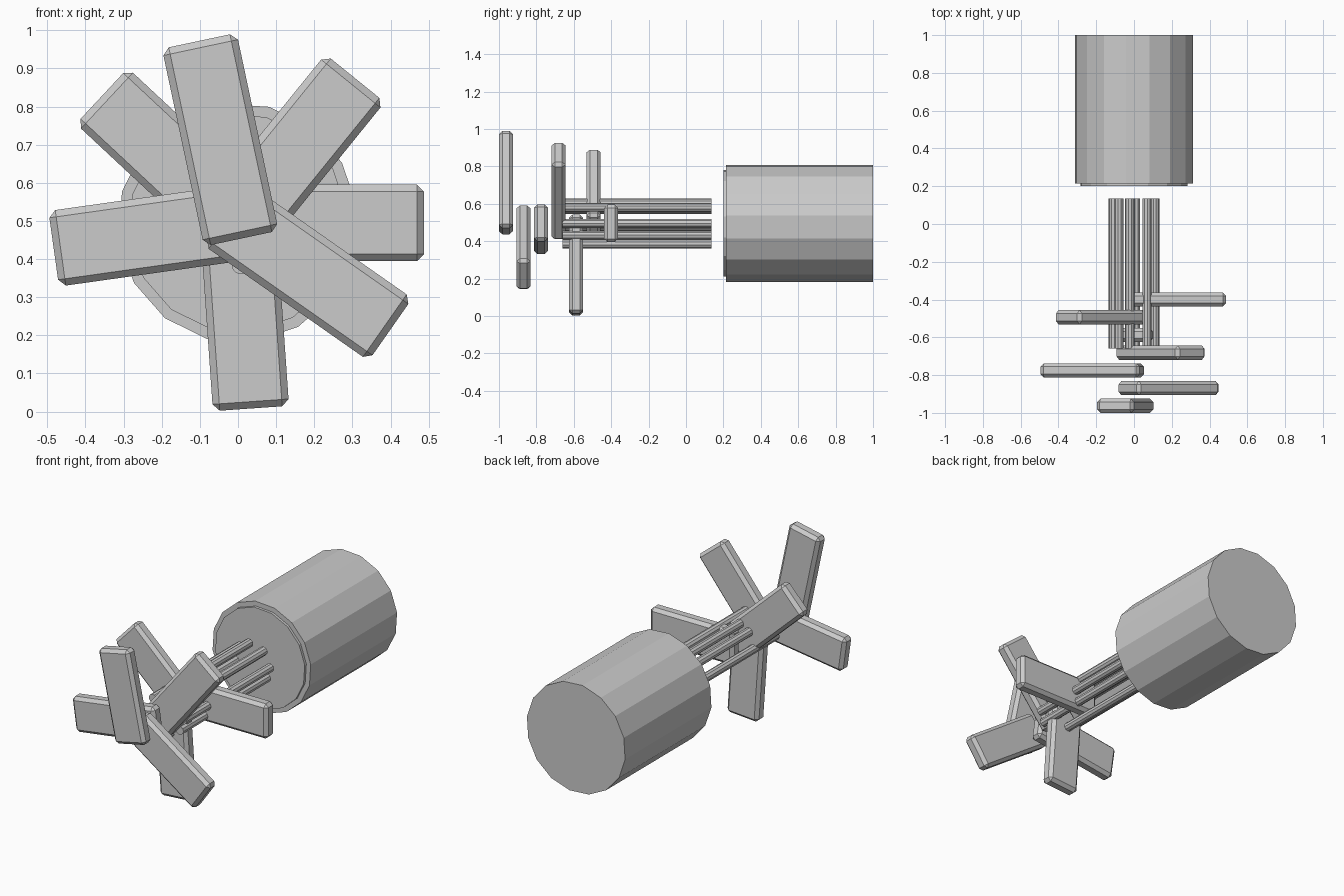
import bpy, bmesh
from math import sin, cos, radians, tau
from mathutils import Matrix, Vector

cube = bpy.data.objects.get("Cube")
if cube:
    bpy.data.objects.remove(cube, do_unlink=True)

AXIS_Z = 0.495      # height of the shared axis
TURN = radians(137)  # turn between neighbouring paddles and rods

grey = bpy.data.materials.new("plain_grey")
grey.use_nodes = True
colour = (0.6, 0.6, 0.6, 1)
grey.diffuse_color = colour
grey.node_tree.nodes["Principled BSDF"].inputs["Base Color"].default_value = colour


def add_object(name, bm):
    bmesh.ops.recalc_face_normals(bm, faces=bm.faces)
    mesh = bpy.data.meshes.new(name)
    bm.to_mesh(mesh)
    bm.free()
    mesh.materials.append(grey)
    obj = bpy.data.objects.new(name, mesh)
    bpy.context.collection.objects.link(obj)
    return obj


def turned(name, profile, sides, phase=0, x=0, z=AXIS_Z):
    """Capped solid around the y direction from (y, radius) pairs."""
    bm = bmesh.new()
    rings = []
    for y, r in profile:
        angles = [phase + tau * k / sides for k in range(sides)]
        rings.append([bm.verts.new((x + r * cos(a), y, z + r * sin(a))) for a in angles])
    for a, b in zip(rings, rings[1:]):
        for k in range(sides):
            n = (k + 1) % sides
            bm.faces.new((a[k], a[n], b[n], b[k]))
    bm.faces.new(rings[0])
    bm.faces.new(rings[-1])
    return add_object(name, bm)


def paddle(name, angle, y):
    """Chamfered plank pointing away from the axis."""
    bm = bmesh.new()
    place = (Matrix.Translation((0, y, AXIS_Z)) @ Matrix.Rotation(-angle, 4, 'Y')
             @ Matrix.Translation((0.223, 0, 0)))
    bmesh.ops.create_cube(bm, size=1)
    bmesh.ops.scale(bm, vec=Vector((0.53, 0.075, 0.2)), verts=bm.verts)
    bmesh.ops.bevel(bm, geom=bm.edges[:], offset=0.018, segments=1, affect='EDGES')
    bmesh.ops.transform(bm, matrix=place, verts=bm.verts)
    return add_object(name, bm)


# Drum with a slightly raised front disc
turned("drum", [(0.2, 0.287), (0.215, 0.287), (0.215, 0.315), (1, 0.315)], 16, radians(7.5))

# Spiral of paddles, with one rod for each
for i in range(7):
    angle = i * TURN
    paddle(f"paddle_{i + 1}", angle, -0.4 - 0.09375 * i)
    turned(f"rod_{i + 1}", [(-0.66, 0.025), (0.135, 0.025)], 10, angle,
           0.11 * cos(angle), AXIS_Z + 0.11 * sin(angle))
